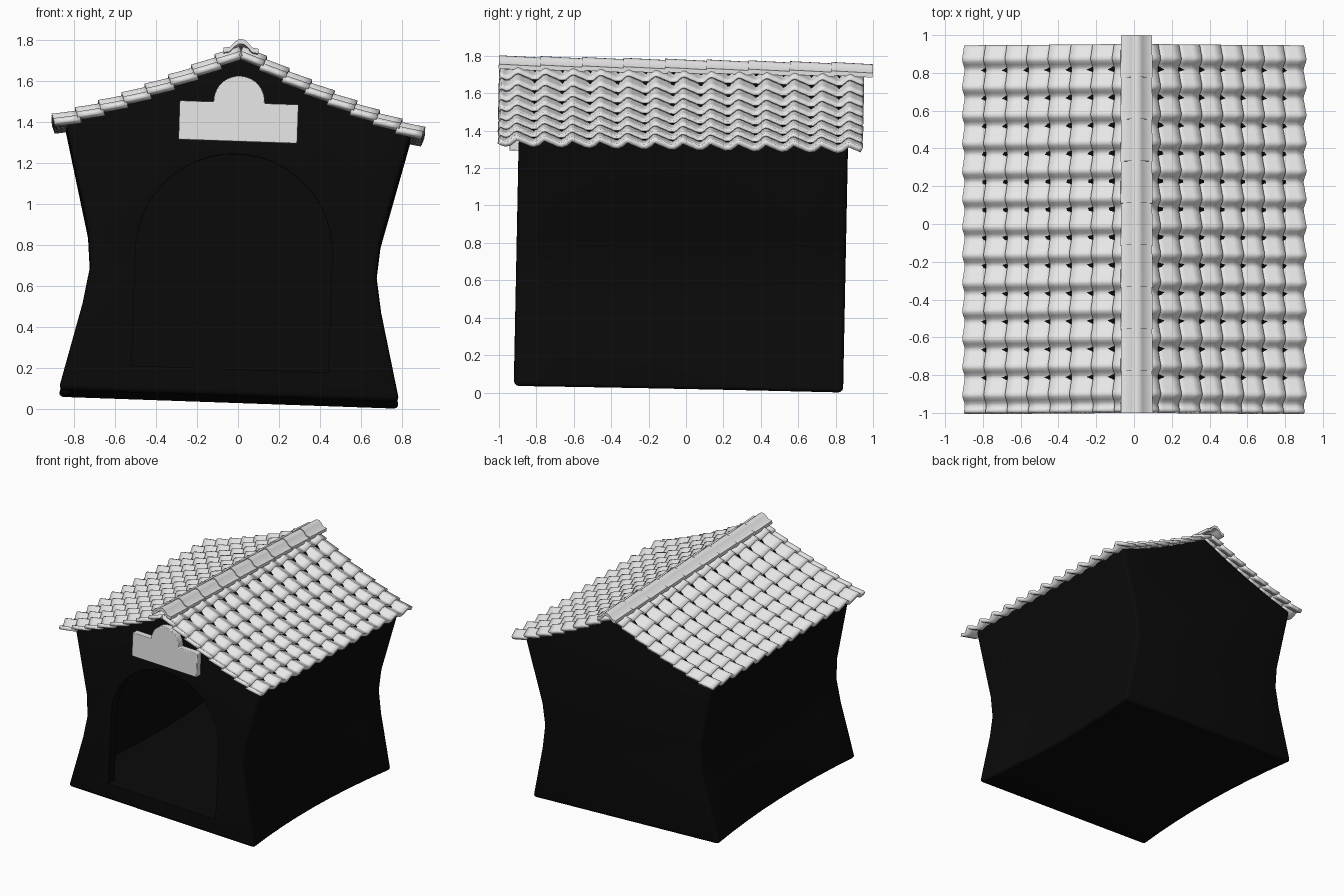
import bpy, bmesh, math
from mathutils import Matrix

if "Cube" in bpy.data.objects:
    bpy.data.objects.remove(bpy.data.objects["Cube"])

# The whole house leans slightly towards its left and back
LEAN = (Matrix.Translation((-0.045, -0.04, 0.046))
        @ Matrix.Rotation(0.035, 4, 'Y') @ Matrix.Rotation(-0.02, 4, 'X'))


def material(name, value):
    mat = bpy.data.materials.new(name)
    mat.use_nodes = True
    color = (value, value, value, 1)
    mat.diffuse_color = color
    mat.node_tree.nodes["Principled BSDF"].inputs["Base Color"].default_value = color
    return mat


BLACK = material("black_wall", 0.003)
GREY = material("light_grey", 0.8)


def make(name, bm, mat):
    bmesh.ops.recalc_face_normals(bm, faces=bm.faces)
    mesh = bpy.data.meshes.new(name)
    bm.to_mesh(mesh)
    bm.free()
    mesh.materials.append(mat)
    obj = bpy.data.objects.new(name, mesh)
    bpy.context.collection.objects.link(obj)
    obj.matrix_world = LEAN
    return obj


def modify(obj, kind, **settings):
    mod = obj.modifiers.new(kind.title(), kind)
    for key, value in settings.items():
        setattr(mod, key, value)


def smooth(obj, degrees):
    bpy.ops.object.select_all(action='DESELECT')
    obj.select_set(True)
    bpy.context.view_layer.objects.active = obj
    bpy.ops.object.shade_smooth_by_angle(angle=math.radians(degrees))


def loft(rings, caps=True, closed=True):
    bm = bmesh.new()
    rows = [[bm.verts.new(p) for p in ring] for ring in rings]
    n = len(rows[0])
    for a, b in zip(rows, rows[1:]):
        for i in range(n if closed else n - 1):
            j = (i + 1) % n
            bm.faces.new((a[i], a[j], b[j], b[i]))
    if caps:
        bm.faces.new(rows[0])
        bm.faces.new(rows[-1])
    return bm


def prism(profile, y0, y1):
    return loft([[(x, y, z) for x, z in profile] for y in (y0, y1)])


def roof_height(x):
    x = abs(x)
    return 1.725 - 0.54 * x + 0.13 * x * x


# Walls: pinched sides, bowed inwards in plan, under a sagging gable
def shell(name, floor, inset, depth):
    sides = [(0.835, floor), (0.73, 0.43), (0.70, 0.61), (0.715, 0.78), (0.845, 1.31)]
    half = [(x - inset, z) for x, z in sides[:-1]]
    eave = 0.845 - inset
    half += [(eave * k, roof_height(eave * k) - 0.05 - inset) for k in (1, 0.75, 0.5, 0.25)]
    profile = half + [(0, roof_height(0) - 0.05 - inset)] + [(-x, z) for x, z in reversed(half)]
    rings = []
    for i in range(9):
        t = i / 4 - 1
        bow = 0.07 * (1 - t * t)
        rings.append([(x * (1 - bow * max(0, 1 - z / 1.3)), t * depth, z) for x, z in profile])
    return make(name, loft(rings), BLACK)


walls = shell("house_walls", 0, 0, 0.88)
room = shell("room_cutter", 0.13, 0.08, 0.80)
arch = [(0.48 * math.cos(a * math.pi / 24), 0.70 + 0.48 * math.sin(a * math.pi / 24))
        for a in range(25)]
door = make("door_cutter", prism([(-0.48, 0.13), (0.48, 0.13)] + arch, -1.1, -0.7), BLACK)
modify(walls, 'BEVEL', width=0.025, segments=3, limit_method='ANGLE',
       angle_limit=math.radians(50))
for cutter in (room, door):
    cutter.hide_render = True
    modify(walls, 'BOOLEAN', operation='DIFFERENCE', object=cutter, solver='EXACT')
bpy.context.view_layer.update()
cut_mesh = bpy.data.meshes.new_from_object(
    walls.evaluated_get(bpy.context.evaluated_depsgraph_get()))
walls.modifiers.clear()
walls.data = cut_mesh
for cutter in (room, door):
    bpy.data.objects.remove(cutter)
smooth(walls, 35)

# Roof: overlapping rows of wavy tiles, mirrored to both slopes
PERIOD, ROWS, EAVE = 0.148, 8, 0.905
STEPS = 13 * 10


def tile_row(index):
    pitch = (EAVE - 0.01) / ROWS
    low = EAVE - index * pitch
    high = max(low - pitch * 1.15, 0.003)
    rings = []
    for s in range(4):
        k = s / 3
        x = low + (high - low) * k
        ring = []
        for i in range(STEPS + 1):
            y = -0.98 + 1.94 * i / STEPS
            t = math.tau * (y + 0.92) / PERIOD
            wave = 0.016 * (math.sin(t) + 0.25 * math.sin(2 * t))
            ring.append((max(x + 0.4 * wave, 0), y, roof_height(x) - 0.016 + wave - 0.02 * k))
        rings.append(ring)
    bm = loft(rings, caps=False, closed=False)
    row = make(f"tile_row_{index + 1}", bm, GREY)
    up = row.data.polygons[0].normal.z > 0
    modify(row, 'SOLIDIFY', thickness=0.028, offset=-1 if up else 1)
    modify(row, 'MIRROR', use_clip=False, use_mirror_merge=False)
    smooth(row, 40)


for r in range(ROWS):
    tile_row(r)

# Ridge: capping pieces, each lapping over the next
CAPS = 9
outer = [(0.085, 1.69), (0.055, 1.695), (0.03, 1.722), (0.012, 1.734)]
top = outer + [(-x, z) for x, z in reversed(outer)]
cap_profile = top + [(x, z - 0.024) for x, z in reversed(top)]
for c in range(CAPS):
    length = 2.0 / CAPS
    y0 = -0.995 + c * length
    y1 = min(y0 + length * 1.08, 1.005)
    rings = [[(x * (1 - 0.04 * k), y0 + (y1 - y0) * k, z + 0.004 - 0.008 * k)
              for x, z in cap_profile] for k in (0, 1)]
    smooth(make(f"ridge_cap_{c + 1}", loft(rings), GREY), 40)

# Sign board with a round top, above the door
dome = [(0.125 * math.cos(a * math.pi / 20), 1.435 + 0.125 * math.sin(a * math.pi / 20))
        for a in range(21)]
board = [(-0.29, 1.24), (0.29, 1.24), (0.29, 1.43), (0.125, 1.43)] + dome + [(-0.125, 1.43), (-0.29, 1.43)]
sign = make("sign_board", prism(board, -0.93, -0.87), GREY)
modify(sign, 'BEVEL', width=0.008, segments=2, limit_method='ANGLE',
       angle_limit=math.radians(50))
smooth(sign, 35)
